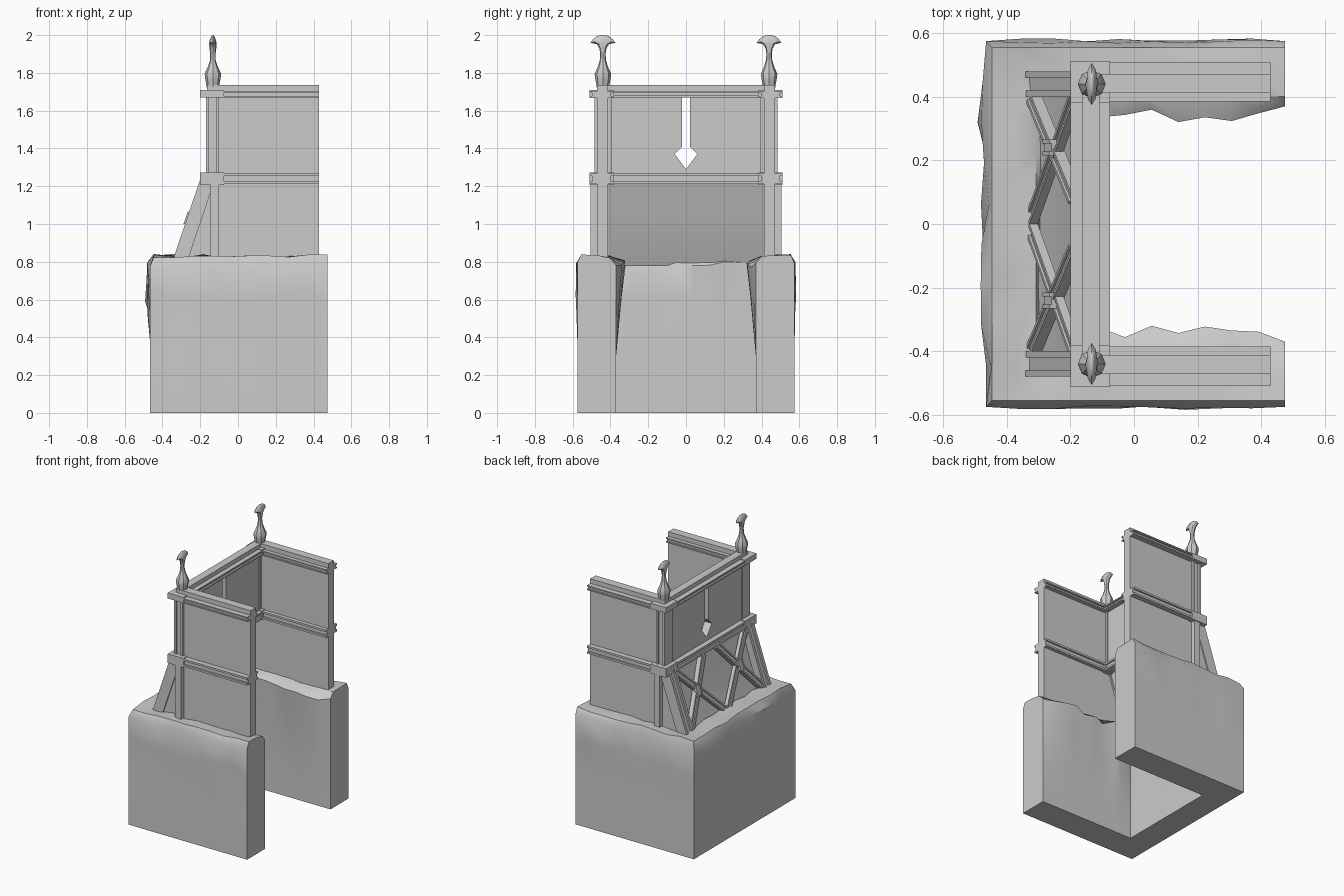
import bpy, bmesh, math, random
from mathutils import Vector as V

if "Cube" in bpy.data.objects:
    bpy.data.objects.remove(bpy.data.objects["Cube"])
random.seed(4)

def finish(name, bm, smooth=None):
    bmesh.ops.recalc_face_normals(bm, faces=bm.faces)
    me = bpy.data.meshes.new(name)
    bm.to_mesh(me)
    bm.free()
    ob = bpy.data.objects.new(name, me)
    bpy.context.collection.objects.link(ob)
    if smooth:
        bpy.ops.object.select_all(action='DESELECT')
        ob.select_set(True)
        bpy.context.view_layer.objects.active = ob
        bpy.ops.object.shade_smooth_by_angle(angle=math.radians(smooth))
    return ob

def loft(name, rings, caps=True, smooth=None):
    bm = bmesh.new()
    vs = [[bm.verts.new(p) for p in r] for r in rings]
    n = len(vs[0])
    for a, b in zip(vs, vs[1:]):
        for i in range(n):
            j = (i + 1) % n
            bm.faces.new((a[i], a[j], b[j], b[i]))
    if caps:
        bm.faces.new(vs[0])
        bm.faces.new(vs[-1])
    return finish(name, bm, smooth)

def box(name, x0, x1, y0, y1, z0, z1):
    return loft(name, [[(x0, y0, z), (x1, y0, z), (x1, y1, z), (x0, y1, z)] for z in (z0, z1)])

def beam(name, p0, p1, n, w, d, g=.012, both=False):
    """Grooved beam from p0 to p1, grooved on the side facing n."""
    p0, p1, n = V(p0), V(p1), V(n).normalized()
    u = (p1 - p0).cross(n).normalized()
    n = u.cross(p1 - p0).normalized()
    h, q, e = w / 2, w / 4, d / 2
    prof = [(-h, e), (-q, e), (-q, e - g), (q, e - g), (q, e), (h, e), (h, -e)]
    if both:
        prof += [(q, -e), (q, g - e), (-q, g - e), (-q, -e)]
    prof.append((-h, -e))
    return loft(name, [[p + u * a + n * b for a, b in prof] for p in (p0, p1)])

# --- U-shaped rock base, cross-sections swept around three sides
def jit(a):
    return random.uniform(-a, a)

outer = [V((.475, -.575, 0)), V((-.465, -.575, 0)), V((-.465, .575, 0)), V((.475, .575, 0))]
inner = [V((.475, -.37, 0)), V((-.28, -.37, 0)), V((-.28, .37, 0)), V((.475, .37, 0))]
rings = []
N = 9
for side in range(3):
    for i in range(N + (side == 2)):
        t = i / N
        o = outer[side].lerp(outer[side + 1], t)
        c = inner[side].lerp(inner[side + 1], t)
        corner = i == 0 or i == N
        back = side == 1
        out = V((-1, 0, 0)) if back else V((0, -1 if side == 0 else 1, 0))
        k = 0 if corner else (.02 if back else .007)
        lip = 0 if corner else (random.uniform(-.01, .015) if back else random.uniform(.01, .05))
        up = lambda z: V((0, 0, z))
        in_z = .77 + jit(.035) if back else .79 + jit(.02)
        rings.append([
            o, o + up(.37), o + out * jit(k) + up(.5 + jit(.03)),
            o + out * (k * .5 + jit(k)) + up(.62 + jit(.03)),
            o + out * jit(k) + up(.785 + jit(.015)),
            o.lerp(c, .1) + up(.832 + jit(.01)),
            o.lerp(c, .5) + up(.83 + jit(.01)),
            o.lerp(c, .85) + up(.825 + jit(.01)),
            c - out * lip + up(in_z),
            c - out * lip * .6 + up(.62), c + up(.3), c])
loft("rock_base", rings, smooth=35)

# --- upper back wall with arrow slit, built as two mirrored halves
half = [(0, 1.22), (0, 1.29), (.06, 1.37), (.02, 1.41), (.02, 1.69), (0, 1.69),
        (0, 1.735), (.47, 1.735), (.47, 1.22)]
for s in (1, -1):
    loft("back_wall_half", [[(x, s * y, z) for y, z in half] for x in (-.163, -.108)])

# --- gently curved sloping skirt panel under the back wall
line = [(-.155, 1.23), (-.19, 1.12), (-.232, .98), (-.272, .87), (-.31, .78)]
prof = line + [(x + .025, z) for x, z in reversed(line)]
loft("skirt_panel", [[(x, y, z) for x, z in prof] for y in (-.42, .42)], smooth=30)

# --- back rails
for z, nm in ((1.24, "back_middle_rail"), (1.688, "back_top_rail")):
    w = .055 if z < 1.5 else .034
    beam(nm, (-.1375, -.385, z), (-.1375, .385, z), (-1, 0, 0), w, .125, both=True)

slope_n = (-.947, 0, .32)
def on_slope(y, z):
    return V((-.188 - (1.2 - z) * .35, y, z))

for s in (1, -1):
    # side wall, following the skirt slope at the back
    side = [(.43, .76), (.43, 1.735), (-.15, 1.735), (-.15, 1.22), (-.29, .8), (-.29, .76)]
    loft("side_wall", [[(x, s * y, z) for x, z in side] for y in (.412, .472)])
    # side rails
    for z, w, nm in ((1.24, .055, "side_middle_rail"), (1.685, .034, "side_top_rail")):
        beam(nm, (-.08, s * .4475, z), (.43, s * .4475, z), (0, s, 0), w, .125, both=True)
    # corner blocks, post and pilaster
    ya, yb = sorted((s * .382, s * .512))
    box("corner_block", -.2, -.075, ya, yb, 1.207, 1.272)
    box("corner_cap", -.2, -.075, ya, yb, 1.67, 1.71)
    beam("corner_post", (-.135, s * .44, 1.25), (-.135, s * .44, 1.69), (0, s, 0), .07, .09)
    ya, yb = sorted((s * .46, s * .505))
    box("side_pilaster", -.145, -.1, ya, yb, .735, 1.22)
    # sloping corner brace
    beam("corner_brace", (-.163, s * .44, 1.23), (-.305, s * .44, .81), slope_n, .08, .075)
    # lattice cross on the skirt
    beam("lattice_falling", on_slope(s * .40, 1.21), on_slope(s * .015, .82), slope_n, .045, .028, .008)
    beam("lattice_rising", on_slope(s * .40, .83), on_slope(s * .08, 1.21), slope_n, .045, .036, .008)
    c = on_slope(s * .24, 1.025) + V(slope_n) * .016
    d = V((.35, 0, 1)).normalized() * .035
    beam("lattice_joint", c - d, c + d, slope_n, .05, .026, .006)
    # finial: round bulb turning into a drooping fan
    levels = [(1.705, .03, .03), (1.735, .034, .034), (1.765, .04, .04), (1.795, .044, .044),
              (1.83, .028, .028), (1.865, .015, .017), (1.9, .014, .014), (1.93, .018, .019),
              (1.955, .02, .032), (1.972, .017, .066), (1.987, .011, .052), (1.998, .005, .03),
              (2.0, .001, .01)]
    rings = []
    for z, rx, ry in levels:
        ring = []
        for i in range(8):
            a = math.tau * i / 8
            y = ry * math.sin(a)
            droop = 3 * y * y if z > 1.94 else 0
            ring.append((-.133 + rx * math.cos(a), s * .44 + y, z - droop))
        rings.append(ring)
    loft("corner_finial", rings, smooth=40)
